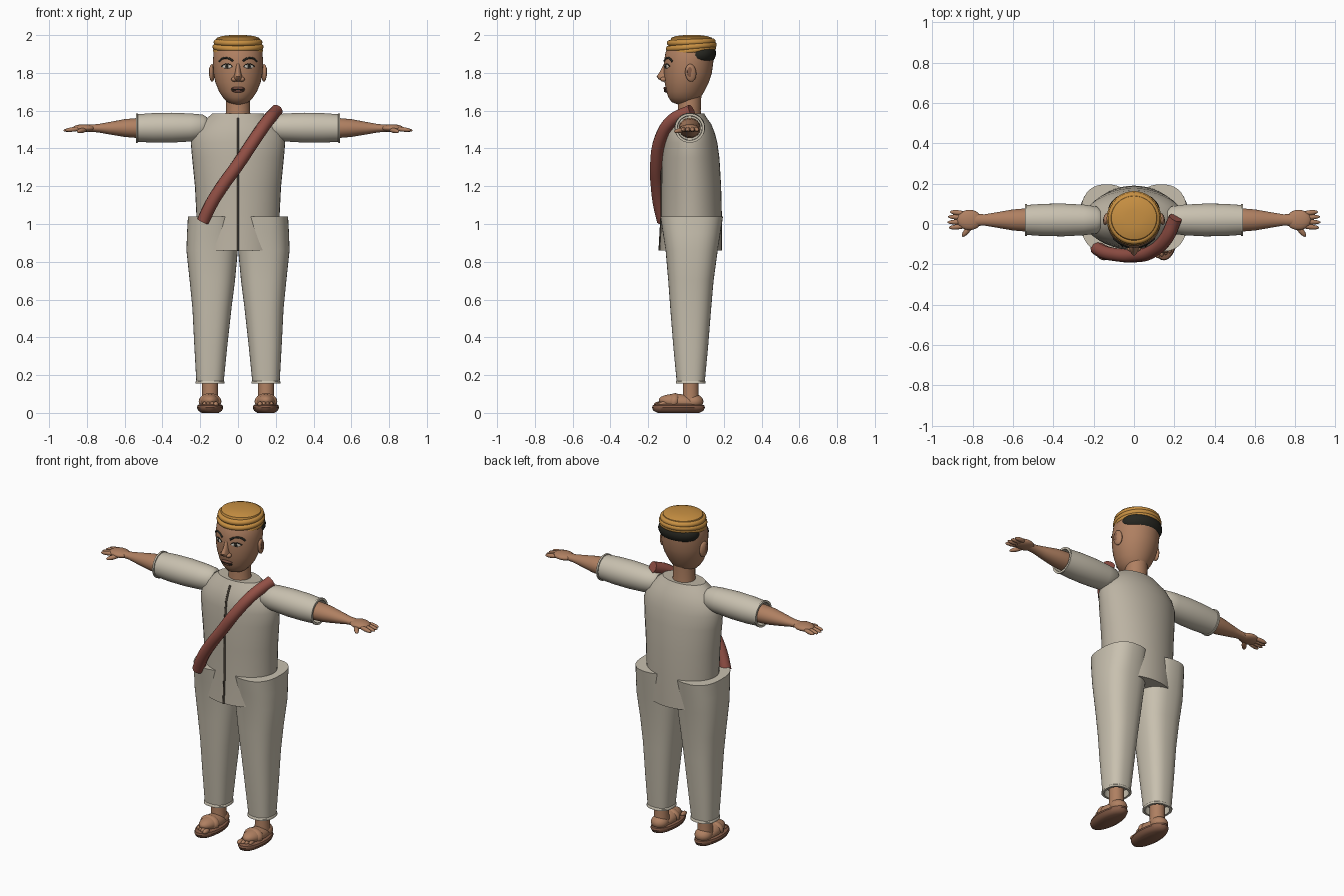
import bpy, bmesh, math
from mathutils import Matrix, Vector, Euler

cube = bpy.data.objects.get("Cube")
if cube:
    bpy.data.objects.remove(cube, do_unlink=True)


def material(name, *rgb):
    m = bpy.data.materials.new(name)
    m.use_nodes = True
    m.diffuse_color = (*rgb, 1)
    m.node_tree.nodes["Principled BSDF"].inputs["Base Color"].default_value = (*rgb, 1)
    return m


shirt = material("shirt cloth", .50, .45, .365)
linen = material("light linen", .58, .53, .43)
skin = material("skin", .43, .215, .12)
red = material("sash red", .29, .08, .06)
gold = material("cap ochre", .58, .28, .055)
dark = material("dark hair", .02, .02, .015)
leather = material("sandal brown", .24, .11, .065)
seam = material("seam brown", .06, .048, .035)
white = material("eye white", .65, .6, .52)
lip = material("lip brown", .2, .085, .06)


def finish(name, bm, mat, mirror=False, angle=40):
    bmesh.ops.recalc_face_normals(bm, faces=bm.faces)
    me = bpy.data.meshes.new(name)
    bm.to_mesh(me)
    bm.free()
    me.materials.append(mat)
    ob = bpy.data.objects.new(name, me)
    bpy.context.collection.objects.link(ob)
    if mirror:
        ob.modifiers.new("both sides", "MIRROR")
    bpy.ops.object.select_all(action="DESELECT")
    ob.select_set(True)
    bpy.context.view_layer.objects.active = ob
    bpy.ops.object.shade_smooth_by_angle(angle=math.radians(angle))
    return ob


def loft(name, mat, rings, axis="z", power=2, mirror=False, n=40):
    """Rings are (distance, centre a, centre b, radius a, radius b)."""
    bm = bmesh.new()
    loops = []
    for t, ca, cb, ra, rb in rings:
        loop = []
        for i in range(n):
            c, s = math.cos(math.tau * i / n), math.sin(math.tau * i / n)
            a = ca + ra * math.copysign(abs(c) ** (2 / power), c)
            b = cb + rb * math.copysign(abs(s) ** (2 / power), s)
            loop.append(bm.verts.new((a, b, t) if axis == "z" else (t, a, b)))
        loops.append(loop)
    for lo, hi in zip(loops, loops[1:]):
        for i in range(n):
            bm.faces.new((lo[i], lo[(i + 1) % n], hi[(i + 1) % n], hi[i]))
    bm.faces.new(loops[0])
    bm.faces.new(loops[-1])
    return finish(name, bm, mat, mirror)


def ball(name, mat, centre, radii, rot=(0, 0, 0), mirror=False):
    bm = bmesh.new()
    m = Matrix.LocRotScale(Vector(centre), Euler(rot), Vector(radii))
    bmesh.ops.create_uvsphere(bm, u_segments=24, v_segments=14, radius=1, matrix=m)
    return finish(name, bm, mat, mirror, 80)


def tube(name, mat, points, radius, mirror=False, smooth=False):
    cu = bpy.data.curves.new(name, "CURVE")
    cu.dimensions = "3D"
    cu.bevel_depth = radius
    cu.bevel_resolution = 3
    cu.use_fill_caps = True
    sp = cu.splines.new("BEZIER" if smooth else "POLY")
    pts = sp.bezier_points if smooth else sp.points
    pts.add(len(points) - 1)
    for p, co in zip(pts, points):
        if smooth:
            p.co = co
            p.handle_left_type = p.handle_right_type = "AUTO"
        else:
            p.co = (*co, 1)
    cu.materials.append(mat)
    ob = bpy.data.objects.new(name, cu)
    bpy.context.collection.objects.link(ob)
    if mirror:
        ob.modifiers.new("both sides", "MIRROR")
    return ob


# Shirt body with a long tail, and its front seam
torso = [(.86, 0, .025, .22, .165), (1.04, 0, .03, .22, .16), (1.2, 0, .028, .228, .158),
         (1.35, 0, .025, .243, .152), (1.43, 0, .023, .25, .143), (1.48, 0, .02, .237, .133),
         (1.53, 0, .02, .2, .113), (1.56, 0, .018, .165, .093), (1.585, 0, .018, .135, .078)]
loft("shirt_body", shirt, torso)
tube("shirt_seam", seam, [(0, cy - ry, z) for z, cx, cy, rx, ry in torso[:-1]], .006)

# Trouser legs, with hollow hems
loft("trouser_legs", linen,
     [(1.04, .135, .03, .13, .166), (.95, .137, .03, .133, .152), (.86, .137, .03, .136, .138),
      (.7, .136, .026, .12, .12), (.55, .138, .025, .103, .108), (.35, .144, .025, .087, .092),
      (.17, .148, .025, .073, .075), (.165, .148, .025, .077, .079), (.155, .148, .025, .077, .079),
      (.155, .148, .025, .064, .066), (.2, .148, .025, .062, .064)], power=2.5, mirror=True)

# Sleeves with hollow cuffs, then bare arms
loft("sleeves", linen,
     [(.165, .02, 1.515, .05, .05), (.185, .02, 1.513, .067, .066), (.25, .02, 1.511, .076, .074),
      (.35, .02, 1.51, .081, .079), (.45, .02, 1.509, .08, .078), (.53, .02, 1.508, .074, .073),
      (.531, .02, 1.508, .079, .078), (.541, .02, 1.508, .079, .078),
      (.541, .02, 1.508, .066, .065), (.5, .02, 1.508, .064, .063)], axis="x", mirror=True)
loft("forearms", skin,
     [(.48, .02, 1.508, .058, .054), (.54, .02, 1.508, .057, .052), (.6, .02, 1.508, .052, .047),
      (.68, .02, 1.507, .038, .033), (.74, .02, 1.507, .028, .022), (.8, .02, 1.507, .03, .018)],
     axis="x", mirror=True)

# Hands
ball("palms", skin, (.815, .02, 1.507), (.062, .05, .021), mirror=True)
for i, (y, length) in enumerate([(-.014, .046), (.01, .053), (.034, .05), (.056, .04)]):
    ball(f"finger_{i + 1}", skin, (.872, y, 1.501), (length, .0125, .012),
         (0, .12, (y - .02) * 3), True)
ball("thumbs", skin, (.825, -.03, 1.495), (.042, .014, .013), (0, .15, -.9), True)

# Ankles, feet and sandals
loft("ankles", skin, [(.05, .148, .025, .046, .048), (.1, .148, .025, .042, .042),
                      (.19, .148, .025, .043, .042)], mirror=True)
loft("sandal_soles", leather,
     [(0, .148, -.04, .045, .11), (.012, .148, -.04, .063, .133), (.028, .148, -.04, .07, .14),
      (.04, .148, -.04, .066, .136), (.046, .148, -.04, .055, .12)], mirror=True)
ball("feet", skin, (.148, -.03, .057), (.054, .115, .042), (-.1, 0, 0), True)
ball("heels", skin, (.148, .04, .06), (.05, .052, .04), mirror=True)
ball("sandal_straps", skin, (.148, -.062, .06), (.06, .036, .045), (-.25, 0, 0), True)
for i in range(4):
    ball(f"toe_{i + 1}", skin, (.117 + i * .02, -.142 + i * .008, .046),
         (.014 - i * .001, .027, .014), mirror=True)

# Sash across the chest
tube("sash", red, [(.205, .03, 1.6), (.16, -.07, 1.55), (.09, -.135, 1.45), (0, -.157, 1.315),
                   (-.09, -.152, 1.19), (-.145, -.14, 1.1), (-.185, -.12, 1.015)], .034, smooth=True)

# Neck and head
loft("neck", skin, [(1.55, 0, .018, .07, .066), (1.6, 0, .018, .063, .06), (1.7, 0, .02, .063, .062)])
head = [(1.632, 0, -.005, .025, .035), (1.645, 0, -.01, .055, .066), (1.67, 0, -.008, .08, .085),
        (1.7, 0, -.004, .1, .1), (1.75, 0, .004, .12, .117), (1.8, 0, .01, .13, .127),
        (1.86, 0, .014, .133, .131), (1.91, 0, .02, .129, .128), (1.95, 0, .025, .11, .11)]
loft("head", skin, head)


def on_head(x, z, lift=0):
    """Point on the face and the turn of the surface there."""
    for a, b in zip(head, head[1:]):
        if a[0] <= z <= b[0]:
            f = (z - a[0]) / (b[0] - a[0])
            t, cx, cy, rx, ry = [p + (q - p) * f for p, q in zip(a, b)]
    d = ry * math.sqrt(1 - (x / rx) ** 2)
    return Vector((x, cy - d - lift, z)), math.atan2(x / rx ** 2, d / ry ** 2)


def face_plate(name, mat, x, z, w, h, lift=0):
    p, turn = on_head(x, z, lift)
    ball(name, mat, p, (w, .004, h), (0, 0, turn), True)


# Face details
face_plate("eye_whites", white, .058, 1.834, .027, .011)
face_plate("irises", seam, .058, 1.834, .012, .011, .002)
face_plate("pupils", dark, .058, 1.834, .006, .006, .005)
tube("eyelids", dark, [on_head(x, z)[0] for x, z in
                       [(.03, 1.833), (.042, 1.844), (.058, 1.848), (.074, 1.844), (.087, 1.834)]], .003, True)
tube("eyebrows", dark, [on_head(x, z)[0] for x, z in
                        [(.026, 1.863), (.045, 1.876), (.07, 1.88), (.088, 1.873), (.1, 1.86)]], .0055, True)
tube("mouth_line", dark, [on_head(x, 1.712 - abs(x) * .1, .009)[0] for x in (-.036, -.018, 0, .018, .036)], .003)
ball("upper_lip", lip, on_head(0, 1.718)[0], (.036, .012, .008))
ball("lower_lip", lip, on_head(0, 1.704)[0], (.031, .012, .008))

# Nose, running from the bridge to a pointed tip
loft("nose", skin, [(1.755, 0, -.105, .018, .018), (1.765, 0, -.11, .024, .034),
                    (1.78, 0, -.112, .022, .044), (1.81, 0, -.11, .014, .026), (1.85, 0, -.105, .01, .012)])
ball("nostrils", skin, (.02, -.118, 1.766), (.016, .018, .013), mirror=True)

# Ears
ball("ears", skin, (.138, .025, 1.8), (.014, .03, .047), (.1, 0, .2), True)
ball("ear_hollows", leather, (.149, .022, 1.803), (.004, .016, .028), (.1, 0, .2), True)

# Hair at the back, under the cap
ball("hair", dark, (0, .063, 1.897), (.129, .097, .07), (.15, 0, 0))

# Cap: a low crown over stacked rolls that tilt up towards the back
loft("cap_crown", gold, [(1.905, 0, .02, .122, .12), (1.95, 0, .028, .12, .12), (1.972, 0, .03, .116, .112),
                         (1.986, 0, .03, .112, .108), (1.995, 0, .03, .085, .082), (2.0, 0, .03, .04, .04)])
for i, (z, tilt, r) in enumerate([(1.918, .14, .116), (1.938, .09, .119), (1.962, .04, .113)]):
    bpy.ops.mesh.primitive_torus_add(location=(0, .028, z), rotation=(tilt, 0, 0), major_radius=r,
                                     minor_radius=.0165, major_segments=40, minor_segments=12)
    roll = bpy.context.object
    roll.name = f"cap_roll_{i + 1}"
    roll.data.materials.append(gold)
    bpy.ops.object.shade_smooth()
